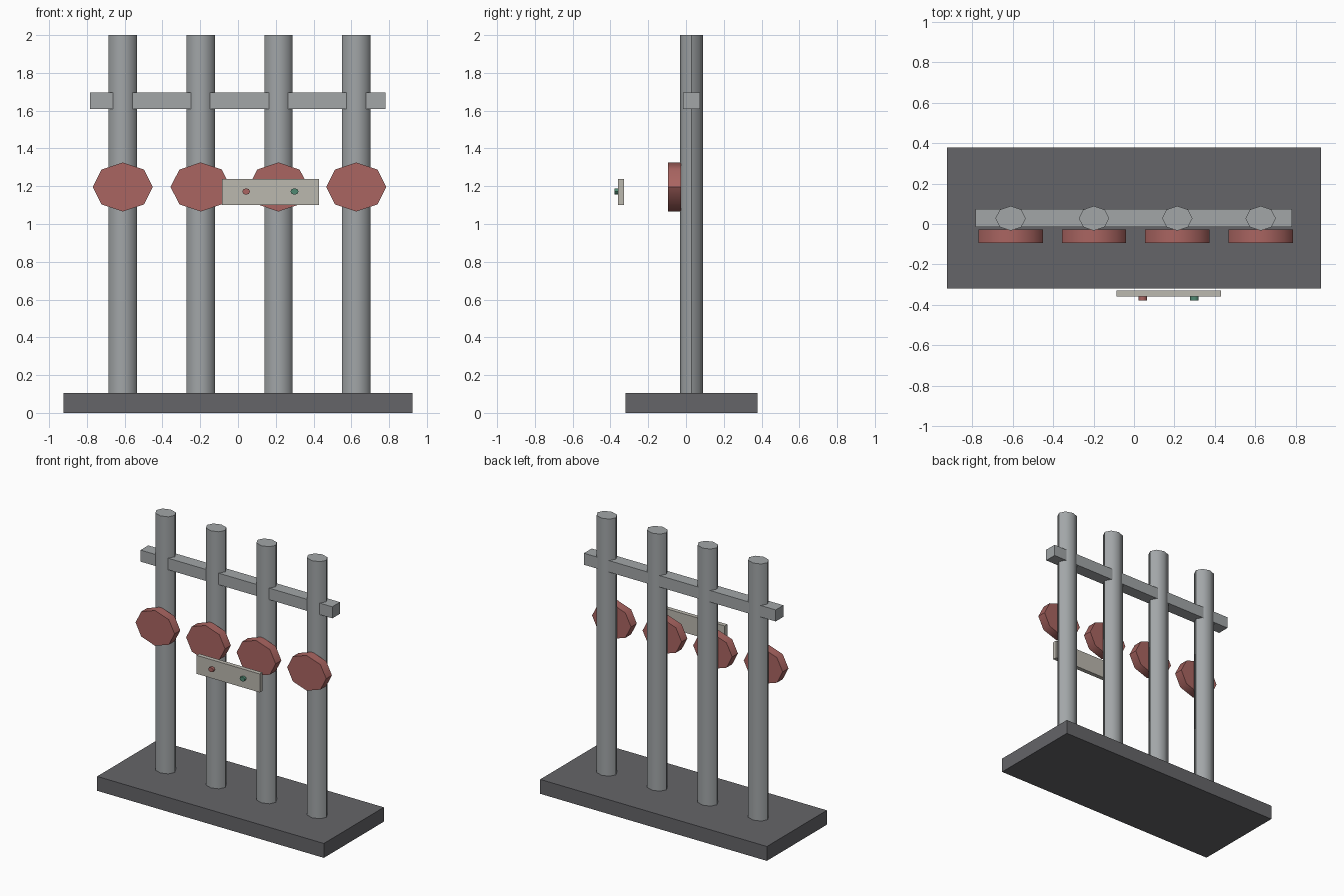
import bpy, math

if "Cube" in bpy.data.objects:
    bpy.data.objects.remove(bpy.data.objects["Cube"])


def material(name, rgb):
    m = bpy.data.materials.new(name)
    m.diffuse_color = (*rgb, 1)
    m.use_nodes = True
    m.node_tree.nodes["Principled BSDF"].inputs["Base Color"].default_value = m.diffuse_color
    return m


STEEL = material("steel", (0.36, 0.38, 0.39))
DARK = material("dark_steel", (0.13, 0.13, 0.14))
RED = material("red", (0.40, 0.13, 0.12))
GREEN = material("green", (0.08, 0.25, 0.17))
PALE = material("pale_grey", (0.50, 0.48, 0.43))


def finish(name, size, mat):
    ob = bpy.context.object
    ob.name = name
    ob.scale = size
    bpy.ops.object.transform_apply(location=False, rotation=True, scale=True)
    bpy.ops.object.shade_smooth_by_angle(angle=math.radians(50))
    ob.data.materials.append(mat)
    return ob


def box(name, lo, hi, mat):
    mid = [(a + b) / 2 for a, b in zip(lo, hi)]
    bpy.ops.mesh.primitive_cube_add(size=1, location=mid)
    return finish(name, [b - a for a, b in zip(lo, hi)], mat)


def prism(name, centre, rx, ry, depth, mat, facing_front=False):
    # Eight-sided elliptical prism, upright or facing the front
    bpy.ops.mesh.primitive_cylinder_add(
        vertices=8, radius=1, depth=1, location=centre,
        rotation=(math.pi / 2 if facing_front else 0, 0, 0))
    return finish(name, (rx, ry, depth), mat)


# Ground slab
box("base", (-0.924, -0.32, 0), (0.924, 0.378, 0.106), DARK)

# Row of posts, each with a round plate on its front
for i in range(4):
    x = -0.61 + 0.412 * i
    prism(f"post_{i + 1}", (x, 0.028, 1.045), 0.075, 0.061, 1.91, STEEL)
    prism(f"round_plate_{i + 1}", (x, -0.061, 1.196), 0.159, 0.13, 0.067, RED, True)

# Cross bar through the posts
box("cross_bar", (-0.783, -0.016, 1.61), (0.78, 0.074, 1.695), STEEL)

# Control panel held in front, with two buttons
box("control_panel", (-0.086, -0.359, 1.101), (0.429, -0.328, 1.237), PALE)
for name, x, mat in (("red_button", 0.043, RED), ("green_button", 0.299, GREEN)):
    prism(name, (x, -0.367, 1.172), 0.021, 0.017, 0.022, mat, True)
